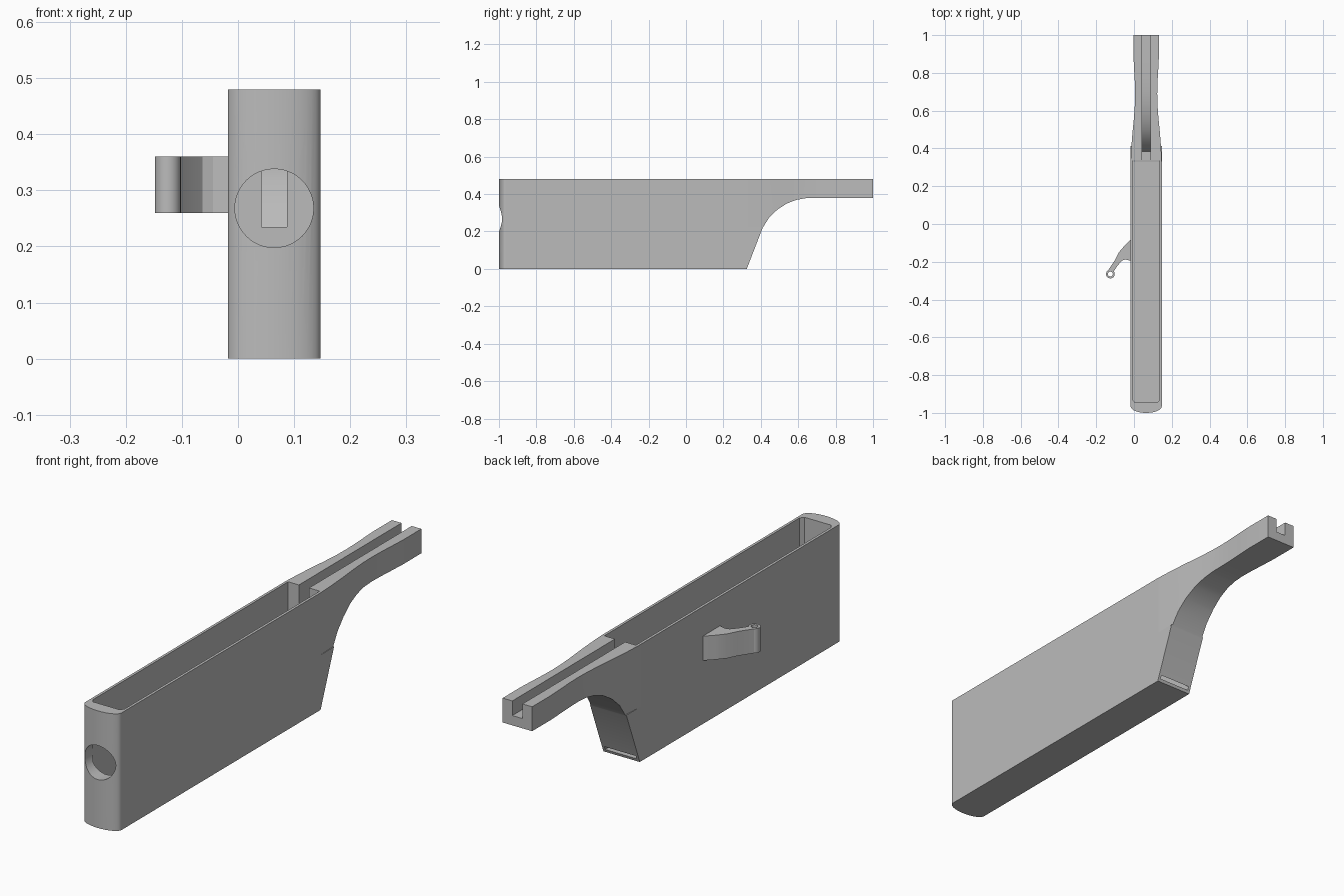
import bpy, bmesh, math
from mathutils import Vector

cube = bpy.data.objects.get("Cube")
if cube:
    bpy.data.objects.remove(cube, do_unlink=True)

CX = 0.0645   # centre line of the body
HW = 0.0825   # body half width
TOP = 0.48

grey = bpy.data.materials.new("plain grey")
grey.use_nodes = True
grey.diffuse_color = (0.5, 0.5, 0.5, 1)
grey.node_tree.nodes["Principled BSDF"].inputs["Base Color"].default_value = (0.5, 0.5, 0.5, 1)


def prism(name, points, axis, low, high):
    """Extrude a 2D outline along x (outline y, z), y (x, z) or z (x, y)."""
    def place(a, b, c):
        return Vector({"x": (c, a, b), "y": (a, c, b), "z": (a, b, c)}[axis])
    bm = bmesh.new()
    face = bm.faces.new([bm.verts.new(place(a, b, low)) for a, b in points])
    made = bmesh.ops.extrude_face_region(bm, geom=[face])
    moved = [v for v in made["geom"] if isinstance(v, bmesh.types.BMVert)]
    bmesh.ops.translate(bm, verts=moved, vec=place(0, 0, high - low))
    bmesh.ops.recalc_face_normals(bm, faces=bm.faces)
    mesh = bpy.data.meshes.new(name)
    bm.to_mesh(mesh)
    bm.free()
    mesh.materials.append(grey)
    obj = bpy.data.objects.new(name, mesh)
    bpy.context.collection.objects.link(obj)
    return obj


def circle(cx, cy, r, n=48):
    return [(cx + r * math.cos(math.tau * i / n), cy + r * math.sin(math.tau * i / n))
            for i in range(n)]


def combine(obj, other, operation="DIFFERENCE"):
    mod = obj.modifiers.new("cut", "BOOLEAN")
    mod.operation, mod.solver, mod.object = operation, "EXACT", other
    bpy.context.view_layer.objects.active = obj
    bpy.ops.object.modifier_apply(modifier=mod.name)
    bpy.data.objects.remove(other, do_unlink=True)


def finish(obj, angle=25):
    bpy.ops.object.select_all(action="DESELECT")
    obj.select_set(True)
    bpy.context.view_layer.objects.active = obj
    bpy.ops.object.shade_smooth_by_angle(angle=math.radians(angle))


# Body: side profile with the arch under the neck
arch = [(0.41, 0.22), (0.445, 0.275), (0.49, 0.318), (0.54, 0.35),
        (0.59, 0.369), (0.64, 0.378), (0.69, 0.38)]
body = prism("body", [(-1, 0), (0.325, 0)] + arch + [(1, 0.38), (1, TOP), (-1, TOP)],
             "x", CX - HW, CX + HW)

# Bowed front end and waisted neck, trimmed on both sides
front = [(HW * math.sin(t), -0.965 - 0.035 * math.cos(t))
         for t in (math.pi / 2 * i / 10 for i in range(11))]
front_trim = front + [(0.2, -0.965), (0.2, -1.1), (0, -1.1)]
neck = [(HW, 0.33), (0.079, 0.40), (0.073, 0.48), (0.065, 0.56), (0.06, 0.63),
        (0.0585, 0.69), (0.06, 0.75), (0.064, 0.82), (0.067, 0.88), (0.067, 1.1)]
neck_trim = neck + [(0.2, 1.1), (0.2, 0.33)]
for side in (-1, 1):
    for outline, low in ((front_trim, -0.1), (neck_trim, 0.225)):
        combine(body, prism("trim", [(CX + side * x, y) for x, y in outline], "z", low, 0.6))

# Open cavity with chamfered front corners
w = HW - 0.011
cavity = [(CX - w, 0.335), (CX - w, -0.93), (CX - w + 0.012, -0.945),
          (CX + w - 0.012, -0.945), (CX + w, -0.93), (CX + w, 0.335)]
combine(body, prism("cavity", cavity, "z", 0.012, 0.6))

# Slot along the neck, its floor following the arch
slot = [(0.3, 0.235), (0.385, 0.235), (0.41, 0.272), (0.45, 0.32), (0.5, 0.357),
        (0.56, 0.385), (0.63, 0.405), (0.71, 0.416), (0.81, 0.42), (1.1, 0.42),
        (1.1, 0.6), (0.3, 0.6)]
combine(body, prism("slot", slot, "x", CX - 0.023, CX + 0.023))

# Round hole in the front wall
combine(body, prism("hole", circle(CX, 0.268, 0.07), "y", -1.1, -0.9))
finish(body)

# Side hook ending in an eyelet
hook = prism("side_hook", [(-0.01, -0.075), (-0.05, -0.115), (-0.08, -0.15), (-0.1, -0.19),
                           (-0.14, -0.25), (-0.115, -0.262), (-0.085, -0.218),
                           (-0.063, -0.193), (-0.045, -0.188), (-0.01, -0.196)],
             "z", 0.26, 0.36)
combine(hook, prism("eyelet", circle(-0.125, -0.265, 0.023, 32), "z", 0.26, 0.36), "UNION")
combine(hook, prism("eyelet_hole", circle(-0.125, -0.265, 0.013, 24), "z", 0.2, 0.4))
finish(hook)
